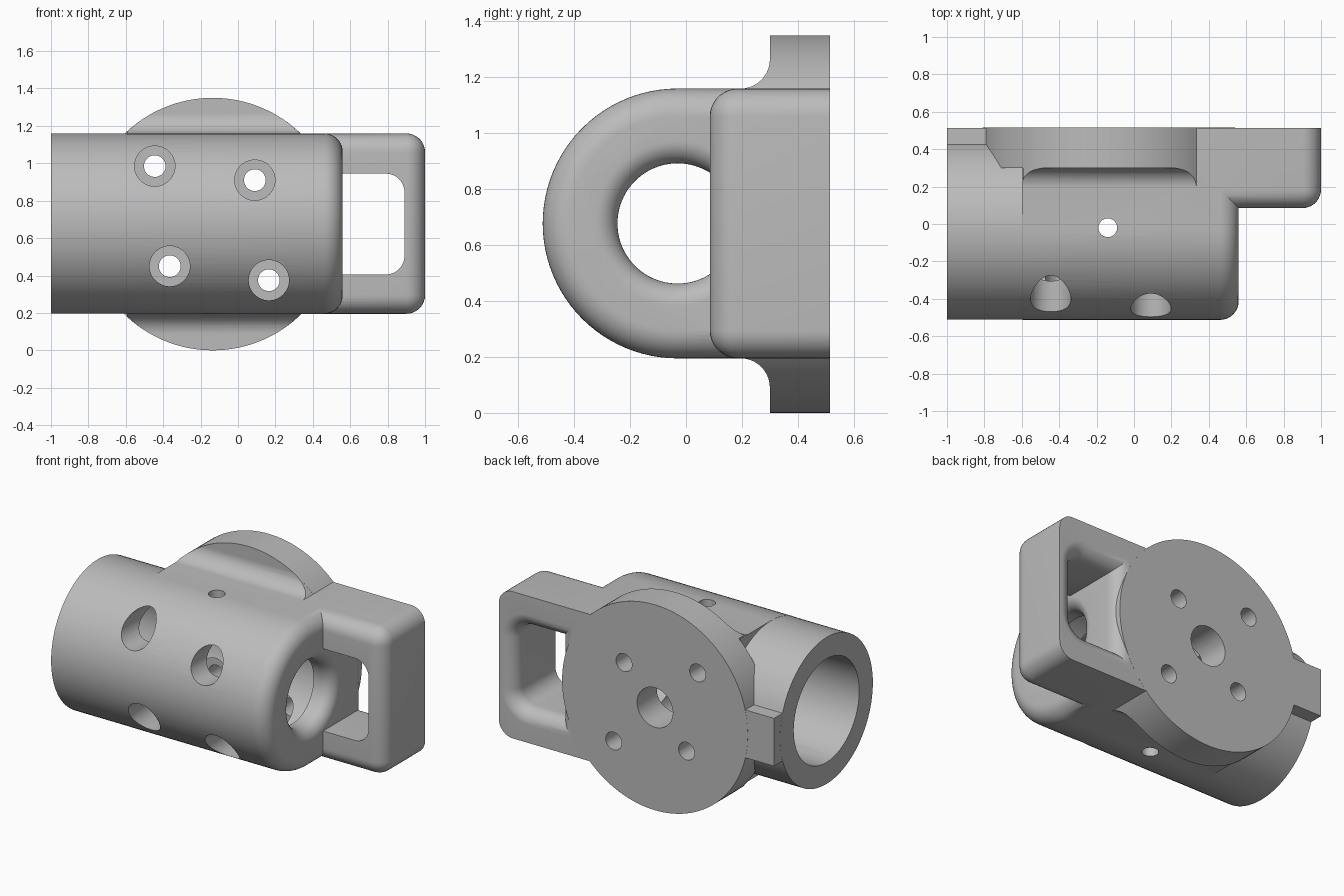
import bpy, bmesh
from math import sin, cos, pi, sqrt
from mathutils import Vector

cube = bpy.data.objects.get("Cube")
if cube:
    bpy.data.objects.remove(cube, do_unlink=True)

mat = bpy.data.materials.new("plain_grey")
mat.use_nodes = True
GREY = (0.5, 0.5, 0.5, 1)
mat.diffuse_color = GREY
mat.node_tree.nodes["Principled BSDF"].inputs["Base Color"].default_value = GREY

AX_Y, AX_Z, R = -0.03, 0.6775, 0.4825     # tube axis and radius
FL_X, FL_R, BACK = -0.135, 0.675, 0.515   # flange centre, radius, rear plane
FILLET, SEG = 0.1, 96


def finish(bm, name):
    bmesh.ops.recalc_face_normals(bm, faces=bm.faces)
    mesh = bpy.data.meshes.new(name)
    bm.to_mesh(mesh)
    bm.free()
    ob = bpy.data.objects.new(name, mesh)
    bpy.context.collection.objects.link(ob)
    mesh.materials.append(mat)
    return ob


def loft(name, rings):
    """Skin a list of equal-length closed rings and cap both ends."""
    bm = bmesh.new()
    loops = [[bm.verts.new(p) for p in ring] for ring in rings]
    for a, b in zip(loops, loops[1:]):
        for i in range(len(a)):
            j = (i + 1) % len(a)
            bm.faces.new((a[i], a[j], b[j], b[i]))
    bm.faces.new(loops[0])
    bm.faces.new(loops[-1])
    return finish(bm, name)


def lathe_x(name, profile):
    angles = [2 * pi * i / SEG for i in range(SEG)]
    return loft(name, [[(x, AX_Y + r * cos(a), AX_Z + r * sin(a)) for a in angles]
                       for x, r in profile])


def rod(name, axis, centre, r, lo, hi, seg=48):
    """Cylinder along y or z; centre gives the other two coordinates."""
    rings = []
    for t in (lo, hi):
        ring = []
        for i in range(seg):
            a = 2 * pi * i / seg
            u, v = centre[0] + r * cos(a), centre[1] + r * sin(a)
            ring.append((u, t, v) if axis == "y" else (u, v, t))
        rings.append(ring)
    return loft(name, rings)


def box(name, lo, hi):
    (x0, y0, z0), (x1, y1, z1) = lo, hi
    return loft(name, [[(x, y0, z0), (x, y1, z0), (x, y1, z1), (x, y0, z1)]
                       for x in (x0, x1)])


def combine(target, other, op):
    mod = target.modifiers.new(op, "BOOLEAN")
    mod.operation, mod.solver, mod.object = op, "EXACT", other
    bpy.context.view_layer.objects.active = target
    bpy.ops.object.modifier_apply(modifier=mod.name)
    bpy.data.objects.remove(other, do_unlink=True)


# Body: half-round front with a straight back, end edge rounded over
def body_ring(x, inset):
    r = R - inset
    arc = [pi / 2 + pi * i / 48 for i in range(49)]
    pts = [(x, AX_Y + r * cos(a), AX_Z + r * sin(a)) for a in arc]
    back = BACK - 0.001
    return pts + [(x, back, AX_Z - r), (x, back, AX_Z + r)]


steps = [pi / 2 * i / 10 for i in range(11)]
X_END = 0.56
body = loft("housing", [body_ring(-0.595, 0)] +
            [body_ring(X_END - FILLET + FILLET * sin(a), FILLET * (1 - cos(a)))
             for a in steps])

# Round tube at the open end
combine(body, lathe_x("tube", [(-1, R - 0.0008), (-0.5, R - 0.0008)]), "UNION")

# Side frame block, rounded on all but its rear and inner edges
frame = box("side_frame", (0.3, 0.085, AX_Z - R + 0.0005),
            (1, BACK - 0.0005, AX_Z + R - 0.0005))
bm = bmesh.new()
bm.from_mesh(frame.data)
edges = [e for e in bm.edges
         if not all(v.co.y > 0.5 for v in e.verts)
         and not all(v.co.x < 0.31 for v in e.verts)]
bmesh.ops.bevel(bm, geom=edges, offset=FILLET, segments=9, profile=0.5,
                affect="EDGES")
bm.to_mesh(frame.data)
bm.free()
combine(body, frame, "UNION")


# Window through the frame, flaring towards the rear
def window_ring(y, grow):
    x0, x1, h, r = 0.5595 - grow, 0.89 + grow, 0.27 + grow, FILLET + grow
    z = AX_Z - 0.0025
    pts = [(x0, y, z + h), (x0, y, z - h)]
    for start, s in ((-pi / 2, -1), (0, 1)):
        for i in range(11):
            a = start + pi / 2 * i / 10
            pts.append((x1 - r + r * cos(a), y, z + s * (h - r) + r * sin(a)))
    return pts


F = 0.095
rings = [window_ring(-0.1, 0)]
rings += [window_ring(BACK - F + F * sin(a), F * (1 - cos(a))) for a in steps]
rings.append(window_ring(BACK + 0.1, F))
combine(body, loft("window_cutter", rings), "DIFFERENCE")

# Round mounting flange and its concave feet above and below
combine(body, rod("flange", "y", (FL_X, FL_R), FL_R, 0.3, BACK, 128), "UNION")
for s in (1, -1):
    fr, top = 0.105, R - 0.0003
    prof = [(0.195 + fr * sin(a), top + fr - fr * cos(a)) for a in steps]
    prof += [(0.35, top + fr), (0.35, top - 0.06), (0.195, top - 0.06)]
    foot = loft("flange_foot", [[(x, y, AX_Z + s * z) for y, z in prof]
                                for x in (-0.594, 0.5)])
    trim = rod("trim", "y", (FL_X, FL_R), FL_R - 0.0005, 0, 0.6, 128)
    combine(foot, trim, "INTERSECT")
    combine(body, foot, "UNION")

# Flat key tab along the open end
combine(body, box("key_tab", (-0.9995, 0.2, AX_Z - 0.157),
                  (-0.6, BACK - 0.0007, AX_Z + 0.157)), "UNION")

# Main bore, narrowed at the end wall with a flared mouth
HOLE, FL = 0.215, 0.08
bore = [(-1.1, 0.34), (0.42, 0.34), (0.42, HOLE)]
bore += [(X_END - FL + FL * sin(a), HOLE + FL * (1 - cos(a))) for a in steps]
bore.append((X_END + 0.001, HOLE + FL))
combine(body, lathe_x("bore_cutter", bore), "DIFFERENCE")

# Screw holes with wide access bores from the front
for c in ((-0.445, 0.985), (0.09, 0.91), (-0.365, 0.45), (0.165, 0.375)):
    combine(body, rod("access_cutter", "y", c, 0.108, -0.7, 0.3), "DIFFERENCE")
    combine(body, rod("screw_cutter", "y", c, 0.058, 0.2, 0.7), "DIFFERENCE")

# Central flange hole and vertical pin hole
combine(body, rod("centre_cutter", "y", (FL_X, FL_R), 0.13, 0.1, 0.7), "DIFFERENCE")
combine(body, rod("pin_cutter", "z", (-0.14, -0.02), 0.05, -0.2, 1.6), "DIFFERENCE")

# Smooth shading with crisp machined edges
for f in body.data.polygons:
    f.material_index = 0
bpy.ops.object.select_all(action="DESELECT")
body.select_set(True)
bpy.context.view_layer.objects.active = body
bpy.ops.object.shade_smooth_by_angle(angle=pi / 6)
